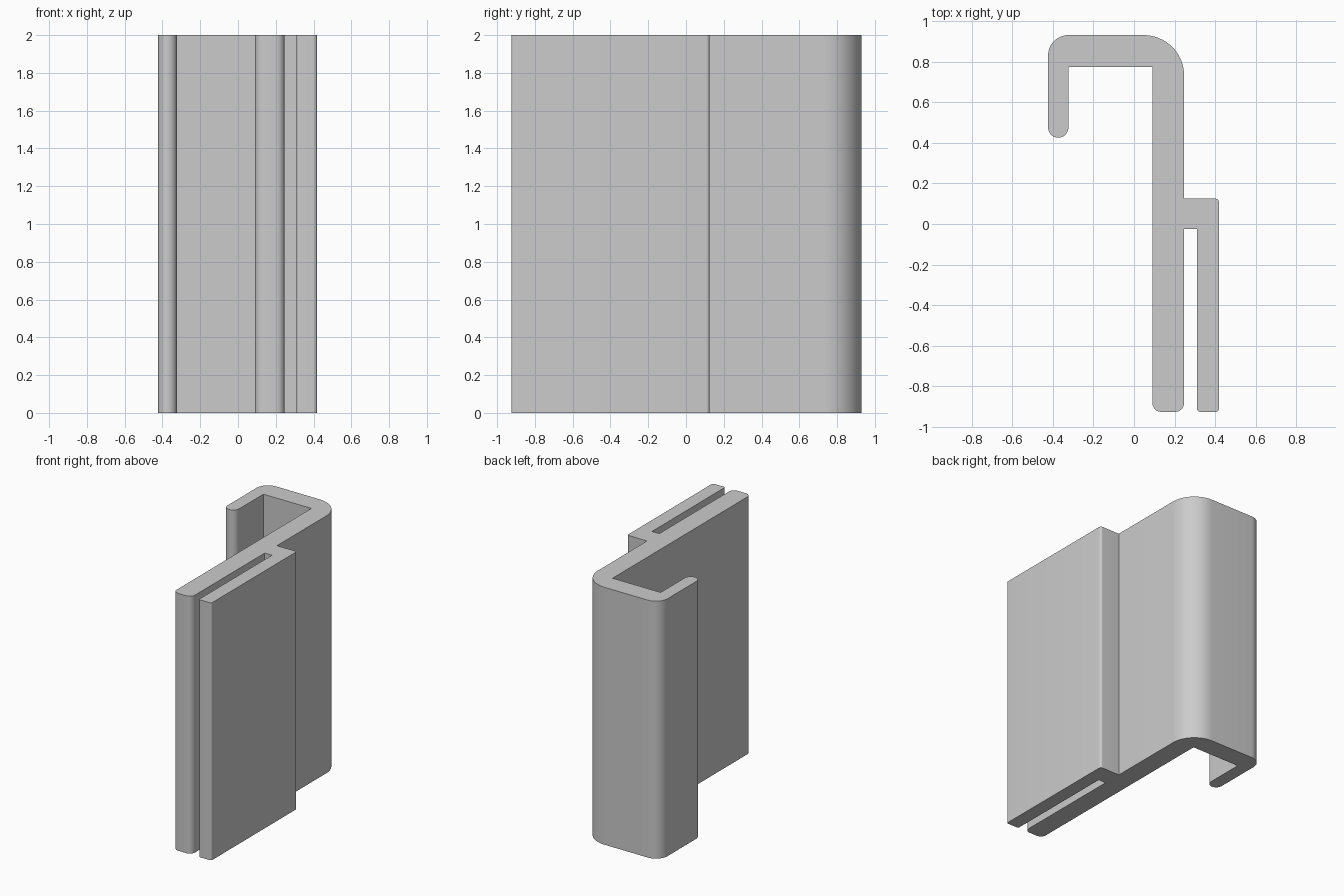
import bpy
import bmesh
from mathutils import Vector

HEIGHT = 2.0

cube = bpy.data.objects.get("Cube")
if cube:
    bpy.data.objects.remove(cube, do_unlink=True)

# Plain grey plastic
grey = bpy.data.materials.new("grey")
grey.use_nodes = True
colour = (0.6, 0.6, 0.6, 1.0)
grey.diffuse_color = colour
grey.node_tree.nodes["Principled BSDF"].inputs["Base Color"].default_value = colour


def rounded(corners):
    """Turn (x, y, radius) corners into an outline with filleted right angles."""
    outline = []
    for i, (x, y, radius) in enumerate(corners):
        corner = Vector((x, y))
        if radius == 0:
            outline.append(corner)
            continue
        before = (Vector(corners[i - 1][:2]) - corner).normalized()
        after = (Vector(corners[(i + 1) % len(corners)][:2]) - corner).normalized()
        centre = corner + (before + after) * radius
        steps = 16 if radius > 0.06 else 8
        for s in range(steps + 1):
            arm = (-after).slerp(-before, s / steps)
            outline.append(centre + arm * radius)
    return outline


# Hook, long back plate and clip tongue as one cross-section, counter-clockwise
corners = [
    (0.09, -0.925, 0.045), (0.247, -0.925, 0.045),      # back plate tip
    (0.247, -0.025, 0), (0.31, -0.025, 0),              # slot
    (0.31, -0.925, 0.016), (0.418, -0.925, 0.016),      # tongue tip
    (0.418, 0.125, 0.018), (0.247, 0.125, 0),           # tongue shoulder
    (0.247, 0.93, 0.2), (-0.423, 0.93, 0.1),            # hook top
    (-0.423, 0.425, 0.0499), (-0.323, 0.425, 0.0499),   # hook lip
    (-0.323, 0.773, 0), (0.09, 0.773, 0),               # hook inside
]

# Extrude the cross-section to full height
bm = bmesh.new()
base = bm.faces.new([bm.verts.new((p.x, p.y, 0)) for p in rounded(corners)])
top = bmesh.ops.extrude_face_region(bm, geom=[base], use_keep_orig=True)
bmesh.ops.translate(bm, vec=(0, 0, HEIGHT),
                    verts=[v for v in top["geom"] if isinstance(v, bmesh.types.BMVert)])
bmesh.ops.recalc_face_normals(bm, faces=bm.faces)
mesh = bpy.data.meshes.new("hook_clip")
bm.to_mesh(mesh)
bm.free()
mesh.materials.append(grey)

clip = bpy.data.objects.new("hook_clip", mesh)
bpy.context.collection.objects.link(clip)
bpy.ops.object.select_all(action="DESELECT")
clip.select_set(True)
bpy.context.view_layer.objects.active = clip
bpy.ops.object.shade_smooth_by_angle()
